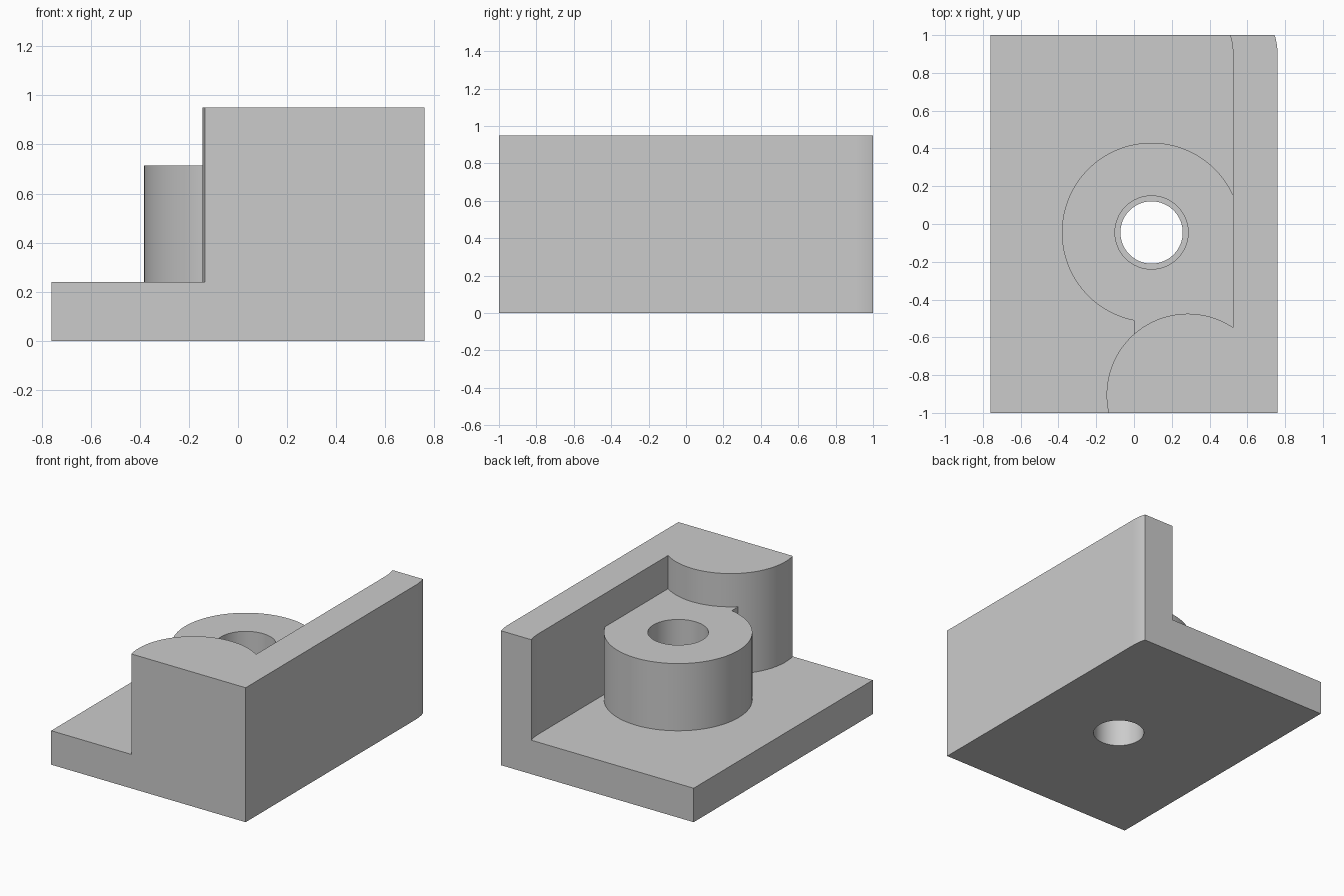
import bpy, bmesh
from math import cos, sin, acos, asin, radians, degrees

cube = bpy.data.objects.get("Cube")
if cube:
    bpy.data.objects.remove(cube, do_unlink=True)

grey = bpy.data.materials.new("light_grey")
grey.use_nodes = True
grey.diffuse_color = (0.6, 0.6, 0.6, 1)
grey.node_tree.nodes["Principled BSDF"].inputs["Base Color"].default_value = (0.6, 0.6, 0.6, 1)


def arc(cx, cy, r, start, end, n):
    """Points on an arc, angles in degrees."""
    angles = [radians(start + (end - start) * i / n) for i in range(n + 1)]
    return [(cx + r * cos(a), cy + r * sin(a)) for a in angles]


def prism(name, outline, z0, z1):
    """Extrude a plan outline from z0 to z1."""
    bm = bmesh.new()
    face = bm.faces.new([bm.verts.new((x, y, z0)) for x, y in outline])
    top = bmesh.ops.extrude_face_region(bm, geom=[face])["geom"]
    bmesh.ops.translate(bm, vec=(0, 0, z1 - z0),
                        verts=[v for v in top if isinstance(v, bmesh.types.BMVert)])
    bmesh.ops.recalc_face_normals(bm, faces=bm.faces)
    mesh = bpy.data.meshes.new(name)
    bm.to_mesh(mesh)
    bm.free()
    mesh.materials.append(grey)
    obj = bpy.data.objects.new(name, mesh)
    bpy.context.collection.objects.link(obj)
    return obj


def combine(target, tool, operation):
    """Apply a boolean and discard the tool."""
    mod = target.modifiers.new(operation, "BOOLEAN")
    mod.operation, mod.object, mod.solver = operation, tool, "EXACT"
    graph = bpy.context.evaluated_depsgraph_get()
    mesh = bpy.data.meshes.new_from_object(target.evaluated_get(graph))
    target.modifiers.clear()
    target.data = mesh
    bpy.data.objects.remove(tool, do_unlink=True)


FLOOR, BOSS_TOP, TOP = 0.24, 0.715, 0.95
WALL, SIDE = 0.524, 0.76
BEND = 0.33
bend_angle = degrees(asin(0.1 / BEND))

# Full block with its slightly rounded back corner
block = [(-SIDE, -1), (SIDE, -1)] + arc(SIDE - BEND, 0.9, BEND, 0, bend_angle, 10) + [(-SIDE, 1)]
bracket = prism("corner_bracket", block, 0, TOP)

# Open pocket that leaves the floor, the side wall and the round front pillar
pillar = arc(0.285, -0.905, 0.43, 200, degrees(acos((WALL - 0.285) / 0.43)), 72)
wall_end = arc(WALL - BEND, 0.9, BEND, 0, bend_angle + 8, 12)
pocket = [(-2, -2), (pillar[0][0], -2)] + pillar + wall_end + [(wall_end[-1][0], 2), (-2, 2)]
combine(bracket, prism("pocket_cutter", pocket, FLOOR, 2), "DIFFERENCE")

# Round boss, filled in towards the pillar
bx, by, br = 0.093, -0.045, 0.475
boss = arc(bx, by, br, 0, 360 - degrees(acos(-bx / br)), 96) + [(0, -0.8), (bx + br, -0.8)]
combine(bracket, prism("boss", boss, 0.1, BOSS_TOP), "UNION")

# Stepped hole through the boss and floor
for radius, bottom in ((0.165, -0.5), (0.194, FLOOR)):
    hole = arc(bx, by, radius, 0, 360, 64)[:-1]
    combine(bracket, prism("hole_cutter", hole, bottom, 2), "DIFFERENCE")

# Smooth round walls, keep sharp edges
bpy.ops.object.select_all(action="DESELECT")
bracket.select_set(True)
bpy.context.view_layer.objects.active = bracket
bpy.ops.object.shade_smooth_by_angle(angle=radians(20))
